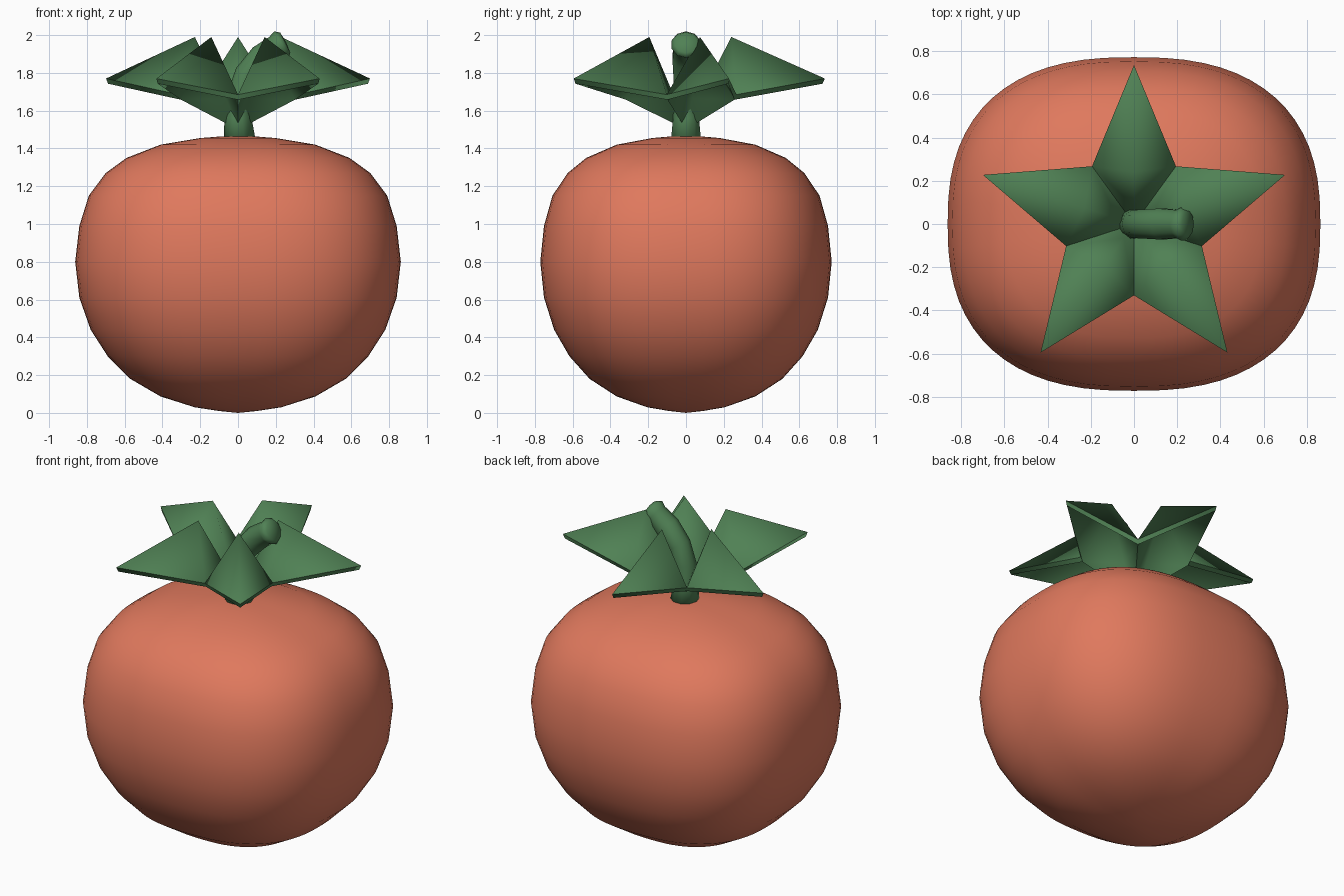
import bpy, bmesh
from math import sin, cos, pi, copysign, radians
from mathutils import Vector

if "Cube" in bpy.data.objects:
    bpy.data.objects.remove(bpy.data.objects["Cube"])


def material(name, color):
    m = bpy.data.materials.new(name)
    m.diffuse_color = (*color, 1)
    m.use_nodes = True
    m.node_tree.nodes["Principled BSDF"].inputs["Base Color"].default_value = m.diffuse_color
    return m


def finish(name, bm, mat):
    bmesh.ops.recalc_face_normals(bm, faces=bm.faces)
    for f in bm.faces:
        f.smooth = True
    me = bpy.data.meshes.new(name)
    bm.to_mesh(me)
    bm.free()
    me.materials.append(mat)
    ob = bpy.data.objects.new(name, me)
    bpy.context.collection.objects.link(ob)
    return ob


def skin(bm, rings):
    for a, b in zip(rings, rings[1:]):
        n = len(a)
        for i in range(n):
            bm.faces.new((a[i], a[(i + 1) % n], b[(i + 1) % n], b[i]))


def cap(bm, ring, co):
    c = bm.verts.new(co)
    for i in range(len(ring)):
        bm.faces.new((ring[i], ring[(i + 1) % len(ring)], c))


red = material("fruit_red", (0.74, 0.19, 0.11))
green = material("leaf_green", (0.08, 0.22, 0.09))

# Fruit: rounded-square cross-section swept through a side profile
profile = [(0.10, 0.01), (0.23, 0.03), (0.41, 0.087), (0.57, 0.18), (0.69, 0.30),
           (0.78, 0.44), (0.84, 0.61), (0.862, 0.80), (0.84, 0.99), (0.79, 1.15),
           (0.70, 1.27), (0.59, 1.35), (0.41, 1.42), (0.20, 1.455), (0.10, 1.463)]
power = 2 / 2.5
bm = bmesh.new()
rings = []
for r, z in profile:
    ring = []
    for i in range(64):
        a = 2 * pi * i / 64
        x = copysign(abs(cos(a)) ** power, cos(a))
        y = copysign(abs(sin(a)) ** power, sin(a))
        ring.append(bm.verts.new((r * x, r * y * 0.895, z)))
    rings.append(ring)
skin(bm, rings)
cap(bm, rings[0], (0, 0, 0))
cap(bm, rings[-1], (0, 0, 1.465))
finish("fruit_body", bm, red)

# Leaf crown: five folded, tent-like leaves in one star
bm = bmesh.new()


def star_points(radius, z, offset):
    return [bm.verts.new((radius * cos(a), radius * sin(a), z))
            for a in (radians(90 + 72 * i + offset) for i in range(5))]


center = bm.verts.new((0, 0, 1.53))
tips = star_points(0.735, 1.77, 0)
peaks = star_points(0.24, 1.99, 0)
inner = star_points(0.08, 1.68, 0)
valleys = star_points(0.33, 1.685, 36)
for i in range(5):
    t, p, n = tips[i], peaks[i], inner[i]
    right, left = valleys[i - 1], valleys[i]
    for tri in ((p, t, left), (p, right, t), (p, left, n), (p, n, right),
                (n, left, center), (n, center, right)):
        bm.faces.new(tri)
for e in bm.edges:
    crease = center in e.verts and any(v in e.verts for v in valleys)
    if e.is_boundary or crease:
        e.smooth = False
bm.normal_update()
crown = finish("leaf_crown", bm, green)
if sum(p.normal.z for p in crown.data.polygons) < 0:
    crown.data.flip_normals()
solid = crown.modifiers.new("thickness", 'SOLIDIFY')
solid.thickness = 0.03
solid.offset = -1

# Stem: bent tube leaning to +x with a knobbed end
bm = bmesh.new()
path = [(0.01, 1.43, 0.085), (0.0, 1.56, 0.072), (0.01, 1.68, 0.068), (0.05, 1.79, 0.07),
        (0.13, 1.88, 0.075), (0.205, 1.935, 0.068), (0.23, 1.95, 0.08), (0.25, 1.96, 0.06)]
rings = []
for k, (x, z, r) in enumerate(path):
    a, b = path[max(k - 1, 0)], path[min(k + 1, len(path) - 1)]
    d = Vector((b[0] - a[0], 0, b[1] - a[1])).normalized()
    side = Vector((d.z, 0, -d.x))
    ring = []
    for i in range(10):
        t = 2 * pi * i / 10
        ring.append(bm.verts.new(Vector((x, 0, z)) + side * r * cos(t) + Vector((0, r * sin(t), 0))))
    rings.append(ring)
skin(bm, rings)
cap(bm, rings[0], (0.01, 0, 1.43))
cap(bm, rings[-1], (0.255, 0, 1.962))
finish("stem", bm, green)
